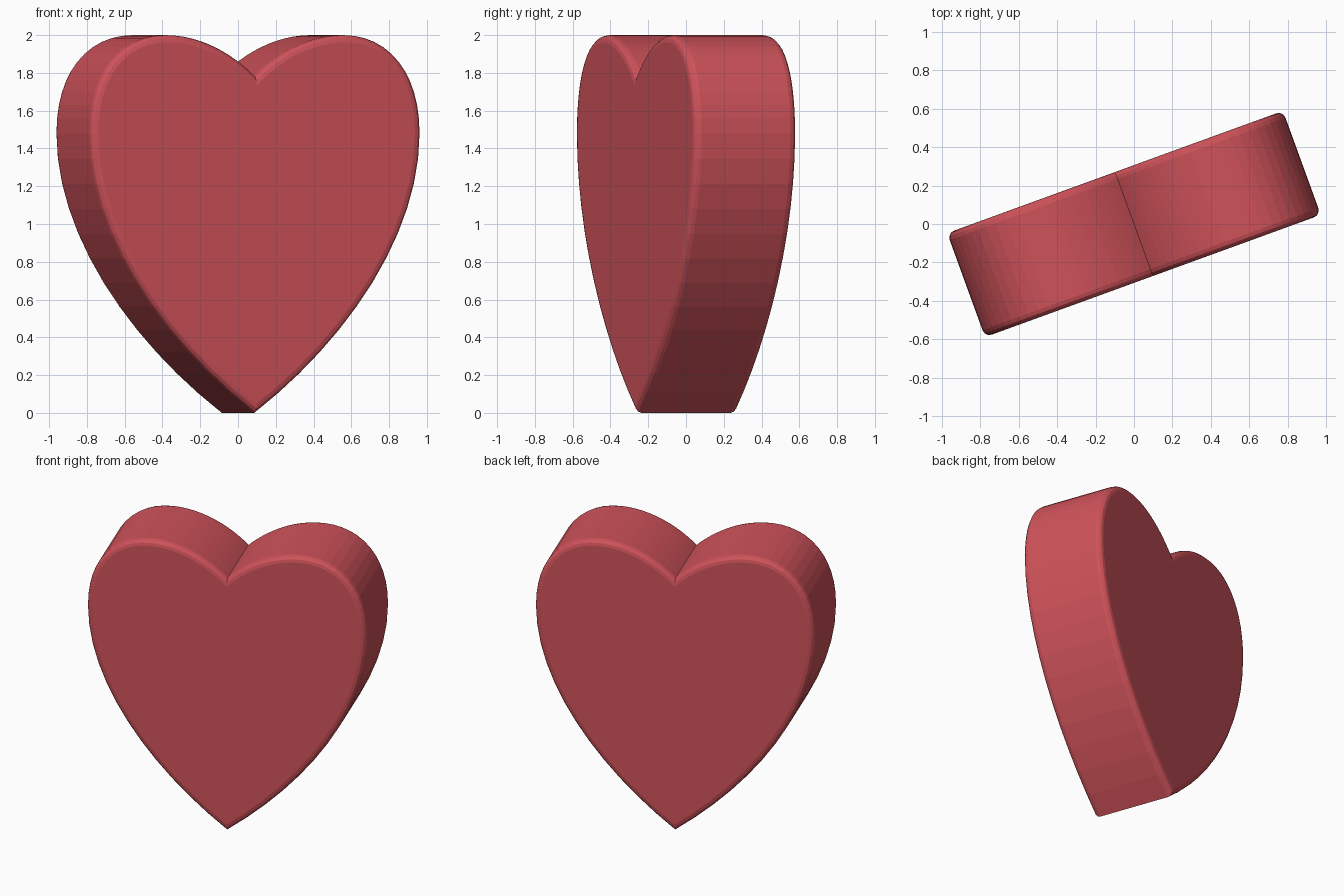
import bpy
import bmesh
from math import radians
from mathutils import Vector, Matrix
from mathutils.geometry import interpolate_bezier

cube = bpy.data.objects.get("Cube")
if cube:
    bpy.data.objects.remove(cube, do_unlink=True)

HALF_DEPTH = 0.288
STEPS = 13

# Flat red material
red = bpy.data.materials.new("heart red")
red.use_nodes = True
color = (0.62, 0.085, 0.102, 1)
red.diffuse_color = color
red.node_tree.nodes["Principled BSDF"].inputs["Base Color"].default_value = color

# Half outline: tip, widest point, lobe top, cleft
segments = [
    [(0, 0), (0.53, 0.39), (0.93, 0.95), (0.93, 1.48)],
    [(0.93, 1.48), (0.93, 1.80), (0.76, 2), (0.5, 2)],
    [(0.5, 2), (0.30, 2), (0.12, 1.90), (0, 1.785)],
]
half = []
for seg in segments:
    pts = interpolate_bezier(*[Vector((x, 0, z)) for x, z in seg], STEPS)
    half += pts[:-1]
half.append(pts[-1])
outline = half + [Vector((-p.x, 0, p.z)) for p in reversed(half[1:-1])]

# Solid heart: outline face extruded through its depth
bm = bmesh.new()
verts = [bm.verts.new(p + Vector((0, -HALF_DEPTH, 0))) for p in outline]
face = bm.faces.new(verts)
res = bmesh.ops.extrude_face_region(bm, geom=[face])
moved = [g for g in res["geom"] if isinstance(g, bmesh.types.BMVert)]
bmesh.ops.translate(bm, verts=moved, vec=(0, 2 * HALF_DEPTH, 0))
bmesh.ops.recalc_face_normals(bm, faces=bm.faces)

# Rounded rims on both flat faces
rims = [e for e in bm.edges if abs(e.verts[0].co.y - e.verts[1].co.y) < 0.01]
bmesh.ops.bevel(bm, geom=rims, offset=0.038, segments=3, profile=0.5,
                affect="EDGES", clamp_overlap=False)

# Turn the heart about the vertical axis
bmesh.ops.rotate(bm, verts=bm.verts, cent=(0, 0, 0),
                 matrix=Matrix.Rotation(radians(20), 3, "Z"))

mesh = bpy.data.meshes.new("heart")
bm.to_mesh(mesh)
bm.free()
mesh.materials.append(red)
heart = bpy.data.objects.new("heart", mesh)
bpy.context.collection.objects.link(heart)
